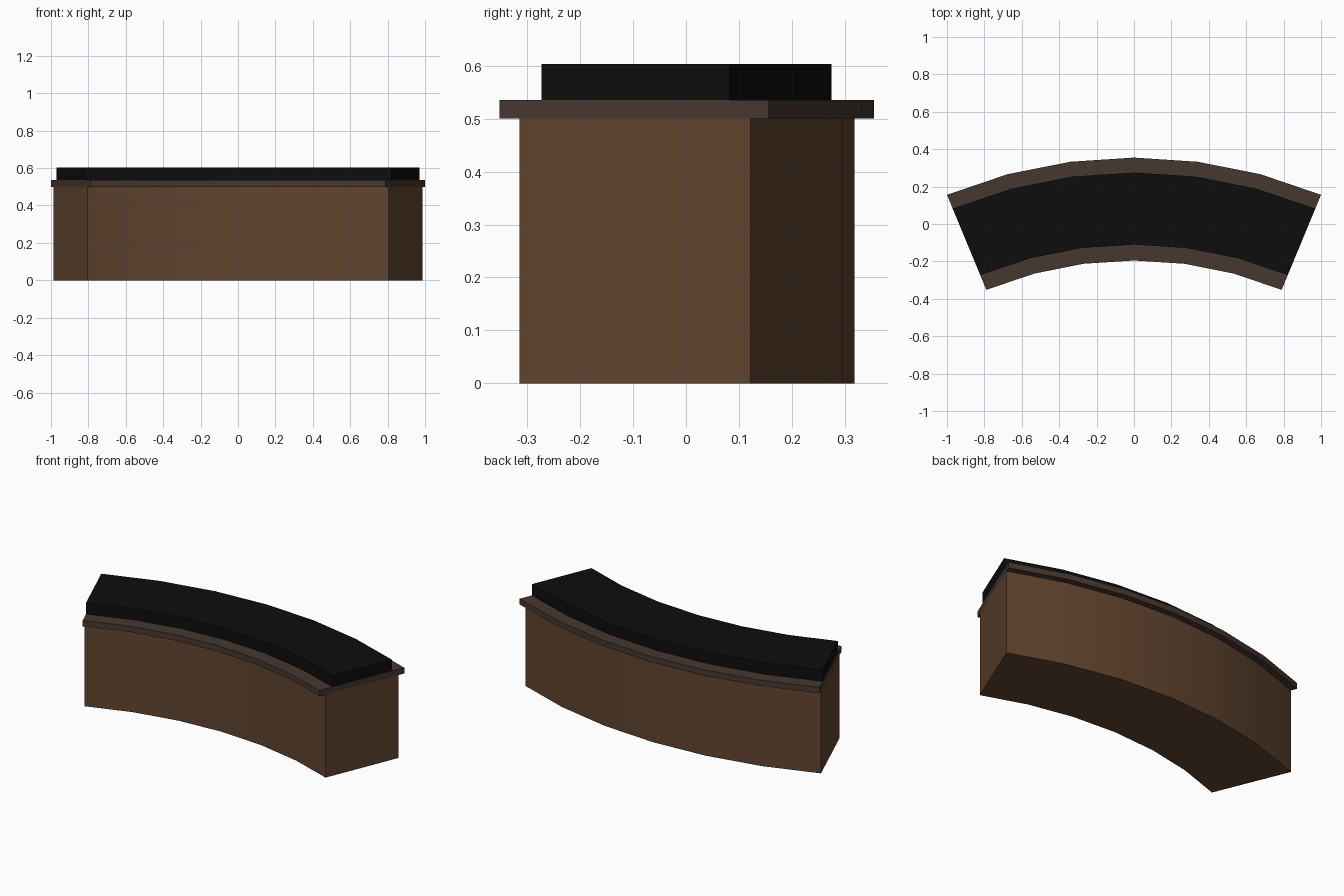
import bpy, bmesh, math

if "Cube" in bpy.data.objects:
    bpy.data.objects.remove(bpy.data.objects["Cube"])

HALF = math.radians(22.5)   # half of the bench's sweep
SEGS = 6                    # straight segments along the curve
CY = -2.258                 # y of the arc centre


def material(name, rgb):
    m = bpy.data.materials.new(name)
    m.diffuse_color = (*rgb, 1)
    m.use_nodes = True
    m.node_tree.nodes["Principled BSDF"].inputs["Base Color"].default_value = m.diffuse_color
    return m


def arc_block(name, r_in, r_out, z0, z1, mat):
    """Curved block: a rectangular section swept round the arc centre."""
    bm = bmesh.new()
    section = [(r_in, z0), (r_out, z0), (r_out, z1), (r_in, z1)]
    rings = []
    for i in range(SEGS + 1):
        a = -HALF + 2 * HALF * i / SEGS
        rings.append([bm.verts.new((r * math.sin(a), CY + r * math.cos(a), z))
                      for r, z in section])
    for a, b in zip(rings, rings[1:]):
        for k in range(4):
            n = (k + 1) % 4
            bm.faces.new((a[k], a[n], b[n], b[k]))
    bm.faces.new(rings[0])
    bm.faces.new(rings[-1])
    bmesh.ops.recalc_face_normals(bm, faces=bm.faces)
    me = bpy.data.meshes.new(name)
    bm.to_mesh(me)
    bm.free()
    me.materials.append(mat)
    # smooth along the curve, sharp at the corners
    me.shade_smooth()
    me.set_sharp_from_angle(angle=math.radians(30))
    ob = bpy.data.objects.new(name, me)
    bpy.context.collection.objects.link(ob)
    return ob


wood = material("brown wood", (0.120, 0.058, 0.028))
trim = material("dark grey brown", (0.061, 0.038, 0.030))
black = material("black cushion", (0.004, 0.004, 0.004))

# solid base, overhanging seat board, cushion on top
arc_block("bench_base", 2.103, 2.576, 0.0, 0.5, wood)
arc_block("seat_board", 2.063, 2.613, 0.5, 0.535, trim)
arc_block("seat_cushion", 2.148, 2.533, 0.535, 0.603, black)
